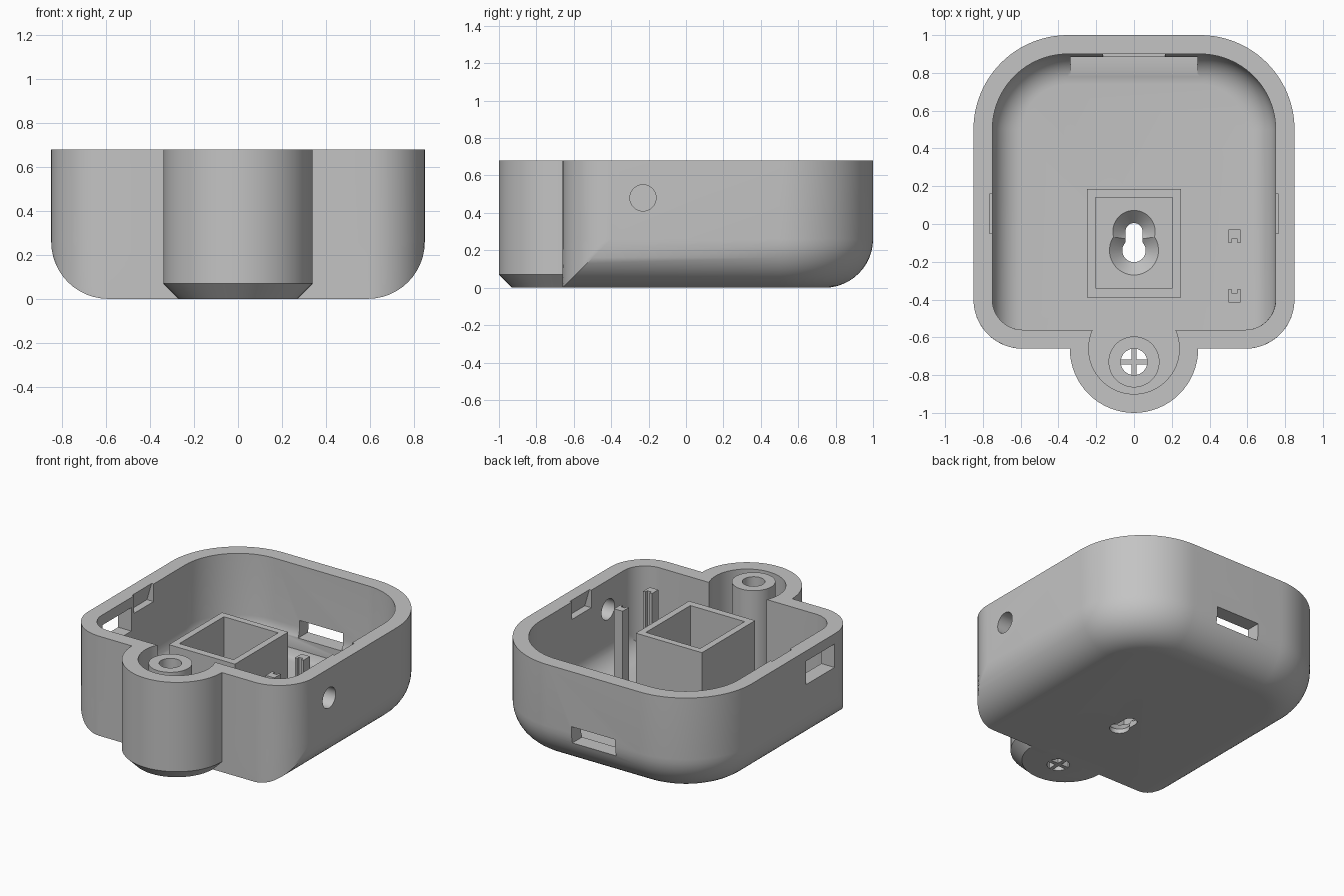
import bpy, bmesh, math
from mathutils import Matrix

cube = bpy.data.objects.get("Cube")
if cube:
    bpy.data.objects.remove(cube, do_unlink=True)

grey = bpy.data.materials.new("plain grey")
grey.use_nodes = True
COLOUR = (0.55, 0.55, 0.55, 1)
grey.diffuse_color = COLOUR
grey.node_tree.nodes["Principled BSDF"].inputs["Base Color"].default_value = COLOUR

TOP = 0.68      # rim height
INSIDE = 0.61   # height of the inner chimney and clips
WALL = 0.1


def finish(name, bm):
    bmesh.ops.remove_doubles(bm, verts=bm.verts, dist=1e-5)
    bmesh.ops.recalc_face_normals(bm, faces=bm.faces)
    mesh = bpy.data.meshes.new(name)
    bm.to_mesh(mesh)
    bm.free()
    mesh.materials.append(grey)
    ob = bpy.data.objects.new(name, mesh)
    bpy.context.collection.objects.link(ob)
    return ob


def loft(name, rings):
    """Closed skin through rings of equal point count."""
    bm = bmesh.new()
    rows = [[bm.verts.new(p) for p in ring] for ring in rings]
    n = len(rows[0])
    for low, high in zip(rows, rows[1:]):
        for i in range(n):
            j = (i + 1) % n
            bm.faces.new((low[i], low[j], high[j], high[i]))
    bm.faces.new(rows[0][::-1])
    bm.faces.new(rows[-1])
    bmesh.ops.dissolve_degenerate(bm, dist=1e-5, edges=bm.edges)
    return finish(name, bm)


def box(name, x0, x1, y0, y1, z0, z1):
    return loft(name, [[(x0, y0, z), (x1, y0, z), (x1, y1, z), (x0, y1, z)] for z in (z0, z1)])


def turned(name, x, y, profile, n=64):
    """Round part from (radius, z) pairs."""
    return loft(name, [[(x + r * math.cos(math.tau * i / n), y + r * math.sin(math.tau * i / n), z)
                        for i in range(n)] for r, z in profile])


def combine(target, tool, op="DIFFERENCE", keep=False):
    mod = target.modifiers.new("combine", "BOOLEAN")
    mod.operation, mod.solver, mod.object = op, "EXACT", tool
    bpy.context.view_layer.update()
    mesh = bpy.data.meshes.new_from_object(target.evaluated_get(bpy.context.evaluated_depsgraph_get()))
    target.modifiers.clear()
    target.data = mesh
    if not keep:
        bpy.data.objects.remove(tool, do_unlink=True)


def tray(name, inset, z0, z1, steps=12):
    """Rounded tray solid: rolled lower edge on sides and back, plain front."""
    w, back, front = 0.85 - inset, 1 - inset, -0.66 + inset
    rb, rf = 0.5 - inset, 0.26 - inset
    levels = []
    for k in range(steps + 1):
        a = math.pi / 2 * k / steps
        levels.append((rf * (1 - math.sin(a)), z0 + rf * (1 - math.cos(a))))
    levels.append((0, z1))
    rings = []
    for d, z in levels:
        tmax = math.asin(min(1, (rf - d) / rf))
        half = []
        for i in range(steps + 1):
            t = tmax * i / steps
            half.append((w - rf + rf * math.sin(t), front + rf - rf * math.cos(t), z))
        for i in range(2 * steps + 1):
            t = math.pi / 2 * i / (2 * steps)
            half.append((w - rb + (rb - d) * math.cos(t), back - rb + (rb - d) * math.sin(t), z))
        rings.append(half + [(-x, y, h) for x, y, h in reversed(half)])
    return loft(name, rings)


# Outer shell with the round front lobe, then hollowed
shell = tray("housing_shell", 0, 0, TOP)
combine(shell, turned("lobe", 0, -0.66, [(0.27, 0), (0.34, 0.07), (0.34, TOP)]), "UNION")
hollow = tray("hollow", WALL, WALL, TOP + 0.1)
combine(hollow, turned("lobe_hollow", 0, -0.66, [(0.24, WALL), (0.24, TOP + 0.1)]), "UNION")
combine(shell, hollow)

# Back port with its relief in the inner fillet, and side port
combine(shell, box("relief", -0.335, 0.335, 0.7, 0.885, 0.11, 0.4))
combine(shell, box("back_port", -0.165, 0.165, 0.8, 1.1, 0.19, 0.305))
combine(shell, box("side_port", -0.95, -0.7, -0.39, -0.08, 0.45, 0.61))

# Round hole in the left wall
drill = turned("drill", 0, 0, [(0.07, 0.7), (0.07, 0.95)], 48)
drill.data.transform(Matrix.Translation((0, -0.23, 0.48)) @ Matrix.Rotation(math.pi / 2, 4, "Y"))
combine(shell, drill)

# Snap notches inside both side walls
for s in (-1, 1):
    notch = loft("notch", [[(s * x, y, z) for x, z in ((0.72, 0.56), (0.8, 0.56), (0.762, TOP + 0.01), (0.72, TOP + 0.01))]
                           for y in (-0.05, 0.16)])
    combine(shell, notch)

# Keyhole for wall hanging, countersunk from inside
for y, r, wide in ((-0.04, 0.045, 0.112), (-0.14, 0.062, 0.13)):
    combine(shell, turned("keyhole", 0, y, [(r, -0.05), (r, 0.03), (wide, WALL), (wide, 0.14)], 48))
combine(shell, box("slot", -0.045, 0.045, -0.14, -0.04, -0.05, 0.15))

# Screw post with its bore and the cross web at the bottom
post = turned("screw_post", 0, -0.73, [(0.135, 0.08), (0.135, TOP)])
bore = turned("bore", 0, -0.73, [(0.07, -0.1), (0.07, TOP + 0.1)], 48)
combine(post, bore, keep=True)
combine(shell, bore)
web = box("screw_web", -0.073, 0.073, -0.743, -0.717, 0.001, 0.05)
combine(web, box("web_bar", -0.013, 0.013, -0.803, -0.657, 0.001, 0.05), "UNION")

# Square chimney around the keyhole
chimney = box("square_chimney", -0.25, 0.25, -0.39, 0.185, 0.08, INSIDE)
combine(chimney, box("chimney_hollow", -0.205, 0.205, -0.34, 0.14, 0, 0.8))

# Grooved board clips facing each other
clips = []
for name, y, groove in (("rear_clip", -0.065, -0.1), ("front_clip", -0.38, -0.345)):
    clip = box(name, 0.5, 0.565, y - 0.035, y + 0.035, 0.08, INSIDE)
    combine(clip, box("groove", 0.517, 0.548, groove - 0.02, groove + 0.02, 0, 0.8))
    clips.append(clip)

# Smooth curved walls, keep edges crisp
bpy.ops.object.select_all(action="DESELECT")
for ob in [shell, post, web, chimney] + clips:
    ob.select_set(True)
    bpy.context.view_layer.objects.active = ob
bpy.ops.object.shade_smooth_by_angle(angle=math.radians(30))
